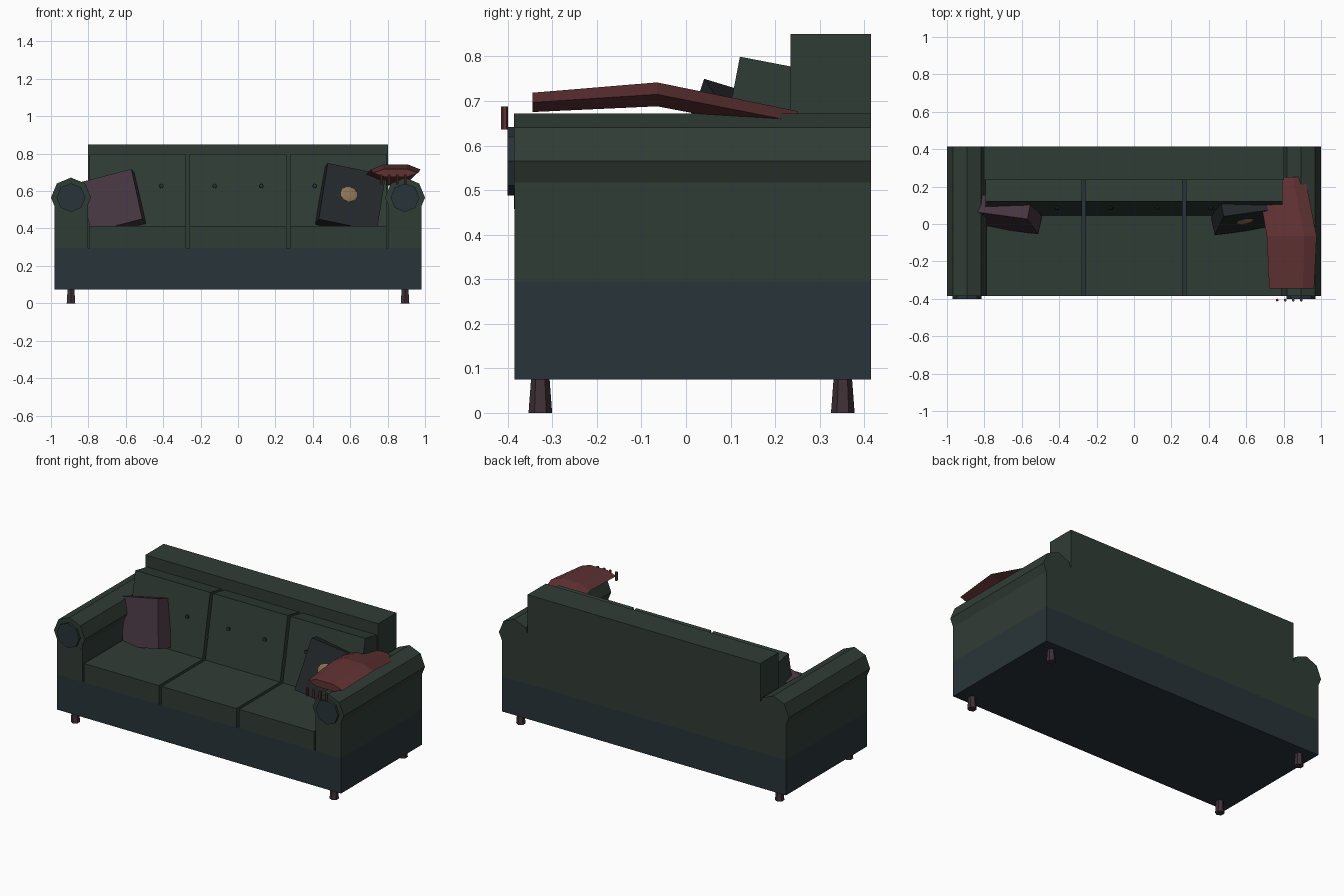
import bpy, bmesh
from math import pi, cos, sin
from mathutils import Matrix, Vector

if "Cube" in bpy.data.objects:
    bpy.data.objects.remove(bpy.data.objects["Cube"])


def material(name, rgb):
    m = bpy.data.materials.new(name)
    m.diffuse_color = (*rgb, 1)
    m.use_nodes = True
    m.node_tree.nodes["Principled BSDF"].inputs["Base Color"].default_value = m.diffuse_color
    return m


GREEN = material("green_fabric", (0.03, 0.045, 0.036))
BLUE = material("blue_fabric", (0.022, 0.034, 0.04))
PLUM = material("plum_fabric", (0.06, 0.036, 0.05))
DARK = material("dark_fabric", (0.018, 0.022, 0.024))
RED = material("red_wool", (0.12, 0.032, 0.034))
GOLD = material("gold_patch", (0.27, 0.18, 0.09))
WOOD = material("dark_wood", (0.05, 0.03, 0.038))


def finish(name, bm, mat, matrix=Matrix()):
    bmesh.ops.recalc_face_normals(bm, faces=bm.faces)
    me = bpy.data.meshes.new(name)
    bm.to_mesh(me)
    bm.free()
    ob = bpy.data.objects.new(name, me)
    ob.matrix_world = matrix
    me.materials.append(mat)
    bpy.context.collection.objects.link(ob)
    return ob


def pose(loc, yaw=0, lean=0, roll=0):
    return (Matrix.Translation(loc) @ Matrix.Rotation(yaw, 4, 'Z')
            @ Matrix.Rotation(-lean, 4, 'X') @ Matrix.Rotation(roll, 4, 'Y'))


def block(name, size, matrix, mat):
    bm = bmesh.new()
    bmesh.ops.create_cube(bm, size=1)
    bmesh.ops.scale(bm, vec=size, verts=bm.verts)
    return finish(name, bm, mat, matrix)


def box(name, lo, hi, mat):
    lo, hi = Vector(lo), Vector(hi)
    return block(name, hi - lo, Matrix.Translation((lo + hi) / 2), mat)


def loft(name, rings, mat, matrix=Matrix()):
    """Skin a list of equal-length point rings and cap the ends."""
    bm = bmesh.new()
    rows = [[bm.verts.new(p) for p in r] for r in rings]
    n = len(rows[0])
    for a, b in zip(rows, rows[1:]):
        for i in range(n):
            bm.faces.new((a[i], a[(i + 1) % n], b[(i + 1) % n], b[i]))
    bm.faces.new(rows[0])
    bm.faces.new(rows[-1])
    return finish(name, bm, mat, matrix)


def ring_y(n, cx, y, cz, rx, rz):
    return [(cx + rx * cos(2 * pi * i / n), y, cz + rz * sin(2 * pi * i / n)) for i in range(n)]


def ring_z(n, cx, cy, z, r):
    return [(cx + r * sin(2 * pi * i / n), cy + r * cos(2 * pi * i / n), z) for i in range(n)]


# Frame: base and back
box("base", (-0.98, -0.385, 0.075), (0.98, 0.415, 0.295), BLUE)
box("back_frame", (-0.803, 0.235, 0.295), (0.803, 0.415, 0.85), GREEN)

# Arms with octagonal rolls, end discs and tapered feet
for s, side in ((-1, "left"), (1, "right")):
    x0, x1 = sorted((s * 0.803, s * 0.98))
    box(side + "_arm", (x0, -0.385, 0.295), (x1, 0.415, 0.565), GREEN)
    cx = s * 0.893
    loft(side + "_arm_roll", [ring_y(8, cx, y, 0.565, 0.107, 0.107) for y in (-0.386, 0.415)], GREEN)
    loft(side + "_arm_disc", [ring_y(8, cx, y, 0.565, 0.077, 0.077) for y in (-0.401, -0.38)], BLUE)
    for y, end in ((-0.327, "front"), (0.352, "back")):
        loft(f"{side}_{end}_leg", [ring_z(6, cx, y, 0, 0.0265), ring_z(6, cx, y, 0.08, 0.0205)], WOOD)

# Seat cushions, leaning back cushions and their buttons
for i in (-1, 0, 1):
    x = i * 0.535
    box("seat_cushion", (x - 0.258, -0.385, 0.295), (x + 0.258, 0.235, 0.412), GREEN)
    block("back_cushion", (0.516, 0.14, 0.41), pose((x, 0.151, 0.585), lean=0.19), GREEN)
    for dx in (-0.125, 0.125):
        loft("button", [ring_y(8, 0, y, 0, 0.012, 0.012) for y in (-0.008, 0.01)], DARK,
             pose((x + dx, 0.087, 0.627), lean=0.19))

# Throw pillows
block("left_pillow", (0.285, 0.10, 0.285), pose((-0.668, 0.052, 0.537), -0.2, 0.25, -0.26), PLUM)
right = pose((0.611, 0.012, 0.568), 0.2, 0.29, 0.21)
block("right_pillow", (0.32, 0.10, 0.32), right @ Matrix.Translation((0, 0.05, 0)), DARK)

# Faceted patch on the right pillow
bm = bmesh.new()
bmesh.ops.create_icosphere(bm, subdivisions=2, radius=1)
bmesh.ops.scale(bm, vec=(0.047, 0.008, 0.042), verts=bm.verts)
finish("pillow_patch", bm, GOLD, right @ Matrix.Translation((-0.02, 0, 0.012)))

# Folded throw over the right arm, with a fringe
stations = [(0.843, -0.345, 0.697, 0.12, 0.025),
            (0.843, -0.065, 0.715, 0.133, 0.031),
            (0.785, 0.25, 0.653, 0.13, 0.028)]
loft("throw_blanket", [ring_y(6, *s) for s in stations], RED)
for i in range(4):
    x = 0.765 + i * 0.043
    loft("blanket_fringe", [ring_z(6, x, -0.407, z, 0.008) for z in (0.636, 0.688)], RED)
